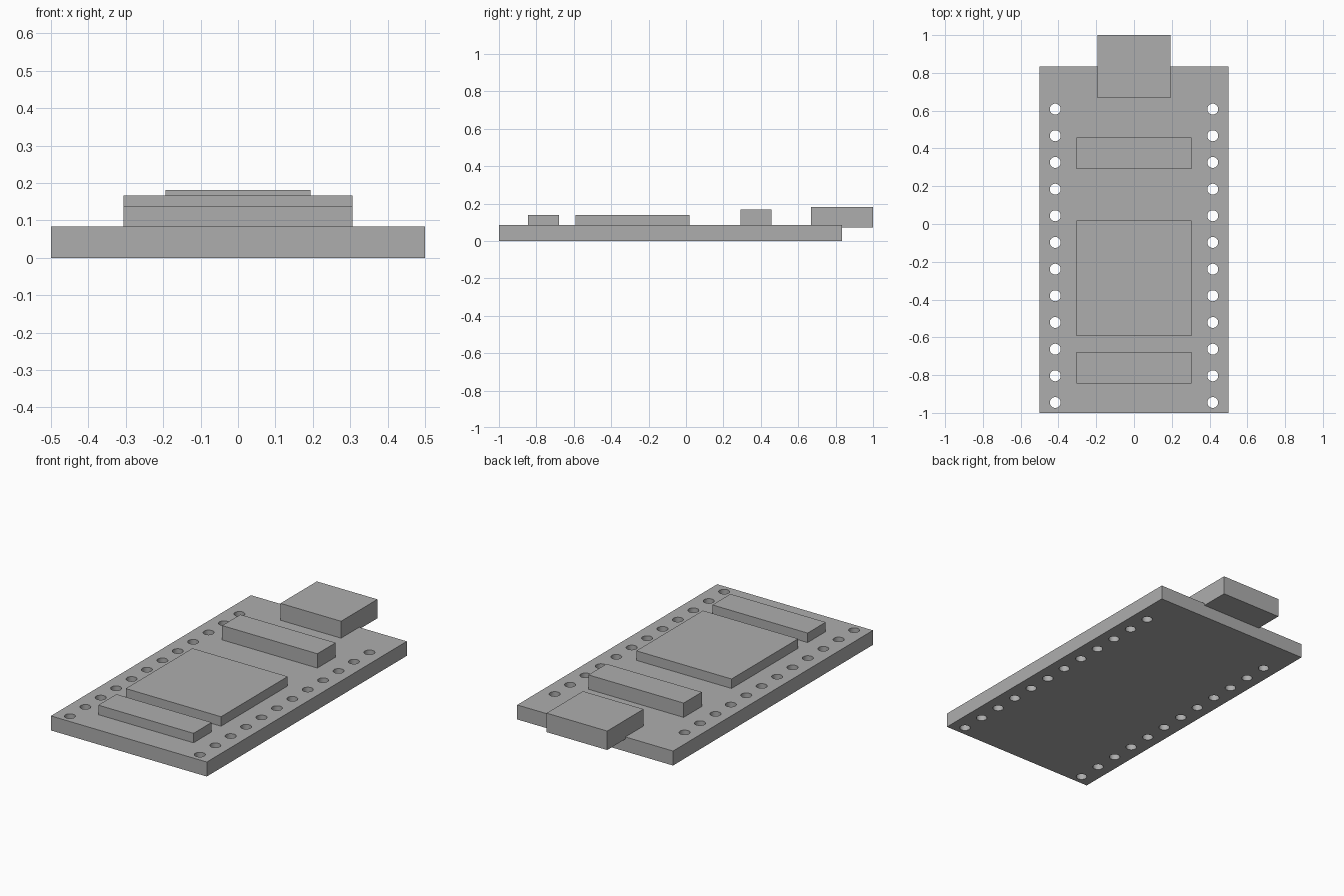
import bpy
import bmesh
from mathutils import Matrix, Vector

cube = bpy.data.objects.get("Cube")
if cube:
    bpy.data.objects.remove(cube, do_unlink=True)

# One flat grey for every part
grey = bpy.data.materials.new("plain_grey")
grey.use_nodes = True
colour = (0.42, 0.42, 0.42, 1)
grey.diffuse_color = colour
grey.node_tree.nodes["Principled BSDF"].inputs["Base Color"].default_value = colour


def finish(name, bm):
    mesh = bpy.data.meshes.new(name)
    bm.to_mesh(mesh)
    bm.free()
    mesh.materials.append(grey)
    obj = bpy.data.objects.new(name, mesh)
    bpy.context.collection.objects.link(obj)
    return obj


def block(name, half_width, y0, y1, z0, z1):
    """Box centred on x, given by its y and z ranges."""
    bm = bmesh.new()
    size = Vector((2 * half_width, y1 - y0, z1 - z0))
    centre = Vector((0, (y0 + y1) / 2, (z0 + z1) / 2))
    place = Matrix.Translation(centre) @ Matrix.Diagonal(size).to_4x4()
    bmesh.ops.create_cube(bm, size=1, matrix=place)
    return finish(name, bm)


# Board and the parts mounted on it
TOP = 0.084
CHIP = 0.3056
board = block("circuit_board", 0.5, -1, 0.833, 0, TOP)
block("front_chip", CHIP, -0.844, -0.678, TOP, 0.139)
block("main_chip", CHIP, -0.592, 0.019, TOP, 0.139)
block("rear_chip", CHIP, 0.291, 0.458, TOP, 0.167)
block("plug_socket", 0.1944, 0.667, 1, 0.072, 0.182)

# Two rows of pin holes drilled through the board
bm = bmesh.new()
for side in (-1, 1):
    for i in range(12):
        place = Matrix.Translation((side * 0.417, -0.945 + i * 0.1412, TOP / 2))
        bmesh.ops.create_cone(bm, cap_ends=True, segments=32, radius1=0.029,
                              radius2=0.029, depth=0.2, matrix=place)
drill = finish("pin_hole_cutter", bm)
drill.hide_render = True

cut = board.modifiers.new("pin_holes", 'BOOLEAN')
cut.operation = 'DIFFERENCE'
cut.solver = 'EXACT'
cut.object = drill
bpy.ops.object.select_all(action='DESELECT')
board.select_set(True)
bpy.context.view_layer.objects.active = board
bpy.ops.object.modifier_apply(modifier=cut.name)
bpy.data.objects.remove(drill, do_unlink=True)
bpy.ops.object.shade_smooth_by_angle()
